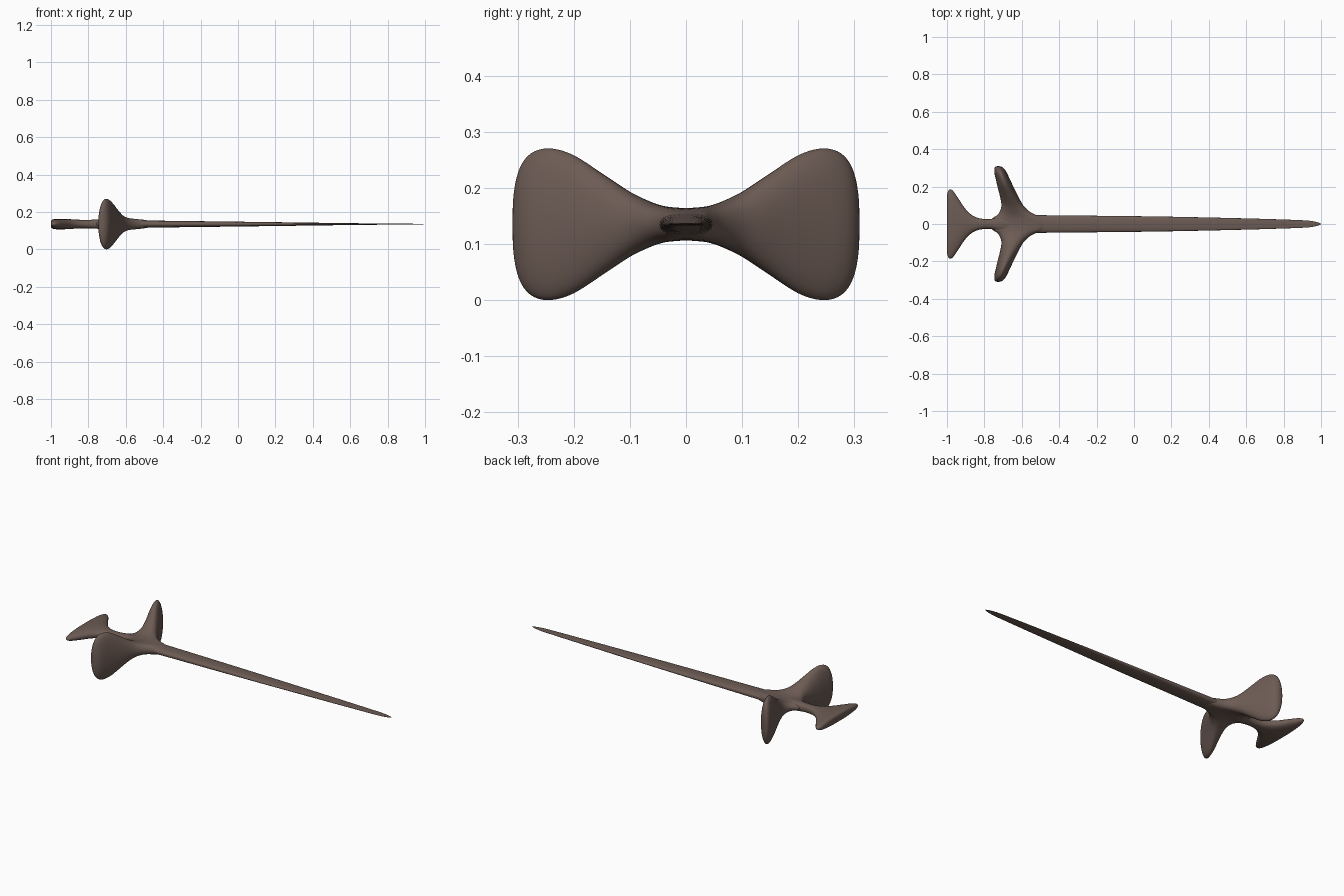
import bpy, bmesh, math

if "Cube" in bpy.data.objects:
    bpy.data.objects.remove(bpy.data.objects["Cube"])

ZC = 0.135   # centre height of the whole sword

mat = bpy.data.materials.new("dark brown")
mat.diffuse_color = (0.15, 0.105, 0.088, 1)
mat.use_nodes = True
mat.node_tree.nodes["Principled BSDF"].inputs["Base Color"].default_value = mat.diffuse_color


def smooth_keys(keys, steps):
    """Catmull-Rom interpolation of the section keys."""
    out = []
    for i in range(len(keys) - 1):
        p0, p1 = keys[max(i - 1, 0)], keys[i]
        p2, p3 = keys[i + 1], keys[min(i + 2, len(keys) - 1)]
        for s in range(steps):
            t = s / steps
            out.append([0.5 * (2 * b + (c - a) * t + (2 * a - 5 * b + 4 * c - d) * t * t
                               + (3 * b - a - 3 * c + d) * t ** 3)
                        for a, b, c, d in zip(p0, p1, p2, p3)])
    out.append(list(keys[-1]))
    return out


def loft(name, sections, place, sides=32, power=2.0):
    """Skin rounded sections; place(section, u, v) gives each point."""
    bm = bmesh.new()
    rings = []
    for sec in sections:
        ring = []
        for k in range(sides):
            a = 2 * math.pi * k / sides
            c, s = math.cos(a), math.sin(a)
            u = math.copysign(abs(c) ** (2 / power), c)
            v = math.copysign(abs(s) ** (2 / power), s)
            ring.append(bm.verts.new(place(sec, u, v)))
        rings.append(ring)
    for r0, r1 in zip(rings, rings[1:]):
        for k in range(sides):
            j = (k + 1) % sides
            bm.faces.new((r0[k], r0[j], r1[j], r1[k]))
    bm.faces.new(rings[0])
    bm.faces.new(rings[-1])
    bmesh.ops.recalc_face_normals(bm, faces=bm.faces)
    for f in bm.faces:
        f.smooth = True
    me = bpy.data.meshes.new(name)
    bm.to_mesh(me)
    bm.free()
    me.materials.append(mat)
    ob = bpy.data.objects.new(name, me)
    bpy.context.collection.objects.link(ob)
    return ob


def along_x(sec, u, v):
    return (sec[0], sec[1] * u, ZC + sec[2] * v)


def along_y(sec, u, v):
    y, x0, x1, h = sec
    return ((x0 + x1) / 2 + (x1 - x0) / 2 * u, y, ZC + h * v)


# flared pommel and grip: x, half width, half thickness
grip = [(-1.0, 0.145, 0.012), (-0.997, 0.168, 0.02), (-0.99, 0.182, 0.025),
        (-0.98, 0.185, 0.027), (-0.965, 0.174, 0.028), (-0.94, 0.138, 0.028),
        (-0.91, 0.092, 0.027), (-0.88, 0.058, 0.025), (-0.84, 0.034, 0.023),
        (-0.79, 0.026, 0.023), (-0.75, 0.03, 0.025), (-0.70, 0.045, 0.028),
        (-0.62, 0.045, 0.026)]
loft("grip_and_pommel", smooth_keys(grip, 4), along_x, power=2.3)

# long tapering blade
blade = [(-0.72, 0.035, 0.027), (-0.6, 0.046, 0.026), (-0.5, 0.047, 0.02),
         (-0.4, 0.046, 0.018), (0.0, 0.042, 0.013), (0.3, 0.037, 0.009),
         (0.6, 0.030, 0.005), (0.8, 0.024, 0.003), (0.92, 0.019, 0.002),
         (0.96, 0.014, 0.0015), (0.985, 0.008, 0.001), (1.0, 0.001, 0.0006)]
loft("blade", smooth_keys(blade, 4), along_x, power=2.5)

# swept, fanned guard wings: y, back x, front x, half height
wing = [(0.0, -0.77, -0.44, 0.029), (0.03, -0.757, -0.47, 0.031),
        (0.045, -0.735, -0.515, 0.034), (0.065, -0.718, -0.556, 0.041),
        (0.10, -0.709, -0.592, 0.058), (0.15, -0.717, -0.62, 0.091),
        (0.20, -0.73, -0.645, 0.123), (0.24, -0.739, -0.664, 0.135),
        (0.27, -0.746, -0.678, 0.13), (0.29, -0.747, -0.69, 0.112),
        (0.302, -0.744, -0.702, 0.083), (0.308, -0.737, -0.715, 0.045),
        (0.309, -0.728, -0.725, 0.008)]
mirror = [(-y, a, b, h) for y, a, b, h in reversed(wing[1:])]
loft("guard", smooth_keys(mirror + wing, 4), along_y, sides=40)
